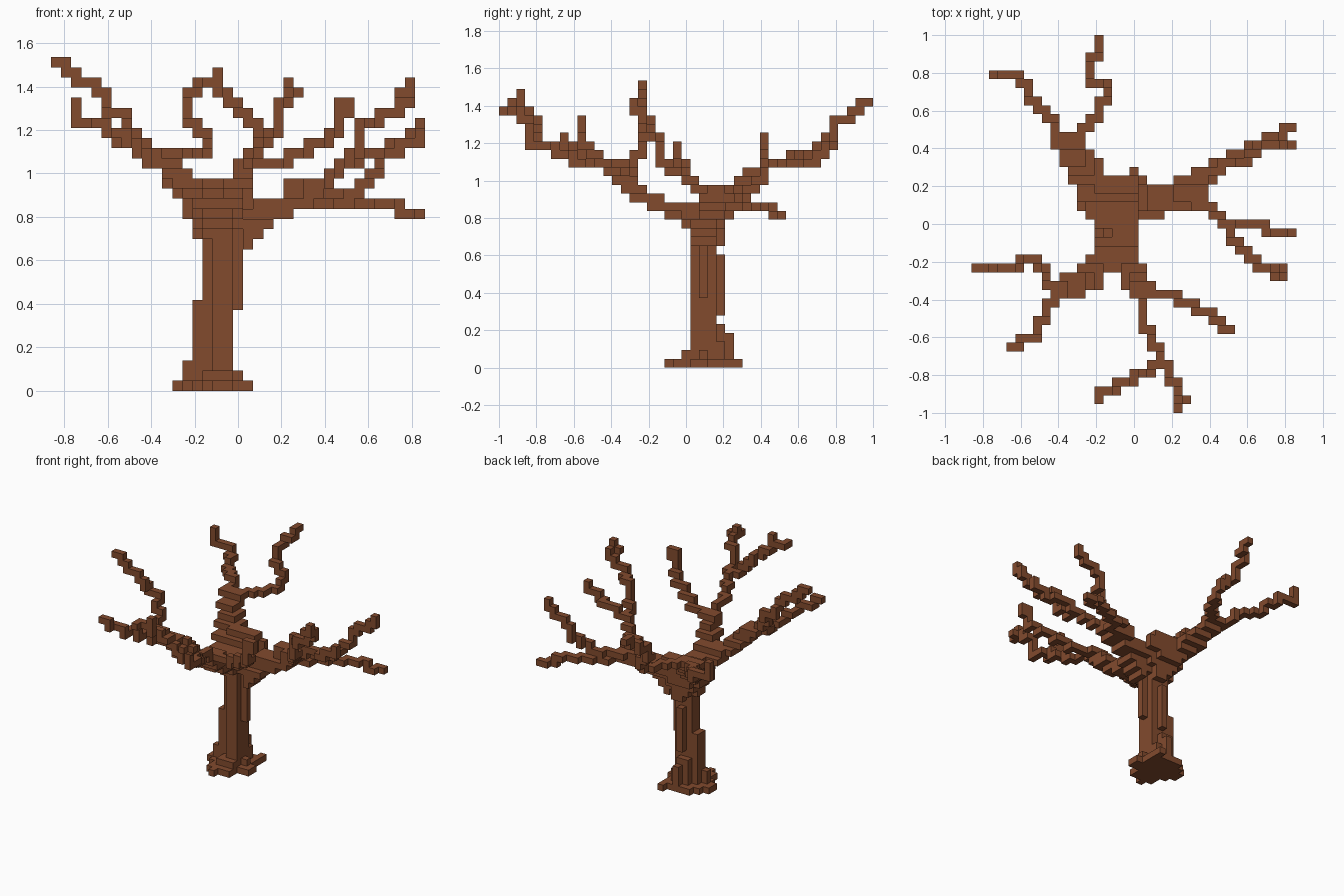
import bpy
import bmesh

cube = bpy.data.objects.get("Cube")
if cube:
    bpy.data.objects.remove(cube, do_unlink=True)

S = 2 / 43                          # block size
ORIGIN = (-18.5 * S, -1.0, 0.0)     # grid is 37 x 43 x 33 blocks

bark = bpy.data.materials.new("brown_bark")
bark.use_nodes = True
COLOUR = (0.225, 0.07, 0.027, 1)
bark.diffuse_color = COLOUR
bsdf = bark.node_tree.nodes["Principled BSDF"]
bsdf.inputs["Base Color"].default_value = COLOUR
bsdf.inputs["Roughness"].default_value = 0.9

parts = {}      # part name -> set of blocks
taken = set()   # every block in use


def add(name, cells):
    new = set(cells) - taken
    parts.setdefault(name, set()).update(new)
    taken.update(new)


def box(name, i0, i1, j0, j1, k0, k1):
    add(name, [(i, j, k) for i in range(i0, i1 + 1)
               for j in range(j0, j1 + 1) for k in range(k0, k1 + 1)])


def layers(name, k, rows):
    """Stack of one-block slabs (i0, i1, j0, j1) rising from height k."""
    for n, r in enumerate(rows):
        box(name, *r, k + n, k + n)


def branch(name, points):
    """Stepped single-block run through the points."""
    cur = list(points[0])
    cells = [tuple(cur)]
    for p, q in zip(points, points[1:]):
        steps = max(abs(q[a] - p[a]) for a in range(3))
        for t in range(1, steps + 1):
            for a in range(3):
                goal = int(p[a] + (q[a] - p[a]) * t / steps + 0.5)
                while cur[a] != goal:
                    cur[a] += 1 if goal > cur[a] else -1
                    cells.append(tuple(cur))
    add(name, cells)


# Trunk: a leaning column with stepped ribs
box("trunk", 16, 17, 22, 24, 0, 17)
box("trunk", 15, 15, 23, 24, 0, 17)
box("trunk", 14, 14, 23, 24, 0, 8)
box("trunk", 18, 18, 23, 23, 8, 17)
box("trunk", 16, 16, 25, 25, 6, 12)
box("trunk", 15, 16, 25, 25, 0, 4)
box("trunk", 16, 17, 25, 25, 14, 17)

# Roots: flared, ragged foot
box("roots", 13, 18, 22, 25, 0, 0)
box("roots", 14, 17, 20, 21, 0, 0)
box("roots", 15, 15, 19, 19, 0, 0)
box("roots", 14, 18, 26, 26, 0, 0)
box("roots", 12, 12, 23, 24, 0, 0)
box("roots", 19, 19, 22, 23, 0, 0)
box("roots", 18, 18, 27, 27, 0, 0)
box("roots", 15, 17, 21, 25, 1, 1)
box("roots", 13, 18, 23, 23, 1, 1)
box("roots", 16, 16, 26, 26, 1, 3)
box("roots", 13, 13, 23, 23, 2, 2)
box("roots", 17, 17, 25, 25, 1, 2)

# Crown: stepped cup where the limbs spread from the trunk
layers("crown", 15, [(14, 18, 23, 24), (14, 18, 22, 25), (13, 18, 22, 25),
                     (13, 18, 22, 26), (12, 18, 24, 26), (14, 18, 25, 26)])
box("crown", 15, 17, 22, 25, 15, 15)
box("crown", 14, 17, 26, 26, 17, 17)
box("crown", 19, 19, 26, 26, 18, 19)
box("crown", 14, 18, 21, 21, 17, 18)

# Limb towards the back right, with two branches
layers("back_limb", 19, [(12, 14, 25, 27), (11, 14, 26, 28), (11, 13, 27, 29),
                         (10, 12, 28, 30), (9, 12, 30, 31)])
branch("back_branch", [(12, 30, 23), (12, 32, 23), (13, 33, 23),
                       (14, 35, 23), (15, 35, 23), (15, 36, 24), (15, 37, 25),
                       (14, 37, 26), (13, 37, 26), (13, 38, 28), (13, 40, 28),
                       (13, 40, 29), (14, 41, 29), (14, 41, 30), (14, 42, 30)])
branch("back_right_branch", [(9, 31, 23), (9, 32, 23), (8, 34, 24), (7, 35, 24),
                             (6, 36, 25), (6, 37, 25), (5, 37, 25), (5, 38, 26),
                             (2, 38, 26), (2, 38, 28)])

# Shared front limb
layers("front_limb", 16, [(15, 17, 21, 21), (15, 17, 19, 21), (14, 18, 17, 19),
                          (14, 18, 16, 18)])
box("front_limb", 16, 18, 20, 20, 18, 18)

# Front right limb, with two branches
layers("front_right_limb", 19, [(13, 14, 15, 17), (12, 14, 14, 16), (11, 13, 14, 15),
                                (10, 12, 13, 15), (9, 10, 13, 14)])
branch("right_branch", [(9, 14, 23), (8, 15, 24), (8, 16, 25), (7, 16, 26), (7, 17, 27),
                        (6, 17, 27), (5, 17, 28), (5, 16, 29), (4, 16, 30),
                        (3, 16, 30), (2, 16, 31), (1, 16, 32), (0, 16, 32)])
branch("front_right_branch", [(10, 13, 22), (9, 12, 23), (8, 11, 23), (8, 10, 24),
                              (7, 9, 24), (7, 8, 25), (5, 8, 25), (5, 7, 26),
                              (4, 7, 26)])

# Front left limb, with three branches
layers("front_left_limb", 19, [(17, 18, 15, 17), (17, 19, 14, 16), (18, 19, 13, 15),
                               (18, 20, 13, 14)])
branch("front_branch", [(19, 13, 22), (19, 11, 23), (19, 9, 23), (20, 8, 24),
                        (20, 7, 24), (21, 6, 25), (21, 5, 25), (22, 4, 25),
                        (22, 3, 26), (22, 3, 28), (23, 2, 29), (23, 1, 30)])
box("front_branch", 23, 24, 1, 1, 29, 29)
box("front_branch", 23, 23, 0, 0, 29, 29)
branch("front_fork", [(21, 5, 25), (20, 4, 25), (20, 4, 26), (19, 4, 27), (18, 4, 28),
                      (18, 3, 28), (17, 3, 29), (16, 2, 30), (14, 2, 30), (14, 1, 30)])
box("front_fork", 16, 16, 2, 2, 31, 31)
branch("front_left_branch", [(19, 13, 22), (23, 13, 22), (23, 12, 23), (25, 12, 23),
                             (25, 11, 24), (27, 11, 24), (27, 10, 25), (28, 10, 25),
                             (28, 9, 26), (28, 9, 28), (29, 9, 28), (29, 9, 27)])

# Left limb, with four branches
layers("left_limb", 14, [(19, 19, 22, 24), (19, 20, 22, 24), (19, 21, 22, 24),
                         (19, 23, 23, 25), (20, 25, 23, 25), (23, 26, 24, 26),
                         (23, 26, 24, 25)])
box("left_limb", 23, 26, 26, 26, 18, 18)
box("left_limb", 25, 26, 27, 27, 19, 19)
box("left_limb", 25, 26, 23, 23, 19, 20)
branch("low_left_branch", [(26, 26, 18), (27, 28, 18), (30, 29, 18), (32, 30, 18),
                           (34, 31, 18), (34, 31, 17), (36, 32, 17)])
branch("back_left_branch", [(26, 27, 19), (29, 28, 19), (30, 28, 20), (31, 29, 20),
                            (31, 29, 21), (32, 30, 21), (32, 30, 23), (33, 30, 24),
                            (34, 30, 24), (35, 30, 25), (36, 30, 25), (36, 30, 26)])
branch("left_branch", [(26, 23, 20), (27, 22, 20), (27, 22, 21), (28, 21, 22),
                       (29, 21, 22), (30, 21, 23), (33, 21, 23), (33, 20, 23),
                       (34, 20, 24), (36, 20, 24), (36, 20, 25)])
branch("left_fork", [(28, 21, 22), (29, 20, 22), (29, 19, 23), (30, 18, 23), (30, 18, 26),
                     (31, 17, 26), (32, 17, 26), (32, 16, 27), (33, 16, 27),
                     (34, 16, 28), (35, 16, 29), (35, 15, 29), (35, 15, 30)])
box("left_fork", 34, 34, 15, 15, 29, 29)

# Corner offsets of each block side, counter-clockwise from outside
SIDES = {
    (1, 0, 0): [(1, 0, 0), (1, 1, 0), (1, 1, 1), (1, 0, 1)],
    (-1, 0, 0): [(0, 0, 0), (0, 0, 1), (0, 1, 1), (0, 1, 0)],
    (0, 1, 0): [(0, 1, 0), (0, 1, 1), (1, 1, 1), (1, 1, 0)],
    (0, -1, 0): [(0, 0, 0), (1, 0, 0), (1, 0, 1), (0, 0, 1)],
    (0, 0, 1): [(0, 0, 1), (1, 0, 1), (1, 1, 1), (0, 1, 1)],
    (0, 0, -1): [(0, 0, 0), (0, 1, 0), (1, 1, 0), (1, 0, 0)],
}


# Skin each part, leaving out sides that touch another block
for name, cells in parts.items():
    bm = bmesh.new()
    verts = {}
    for c in sorted(cells):
        for d, corners in SIDES.items():
            if tuple(c[a] + d[a] for a in range(3)) in taken:
                continue
            face = []
            for o in corners:
                key = tuple(c[a] + o[a] for a in range(3))
                if key not in verts:
                    verts[key] = bm.verts.new([ORIGIN[a] + key[a] * S for a in range(3)])
                face.append(verts[key])
            bm.faces.new(face)
    mesh = bpy.data.meshes.new(name)
    bm.to_mesh(mesh)
    bm.free()
    mesh.materials.append(bark)
    bpy.context.scene.collection.objects.link(bpy.data.objects.new(name, mesh))
